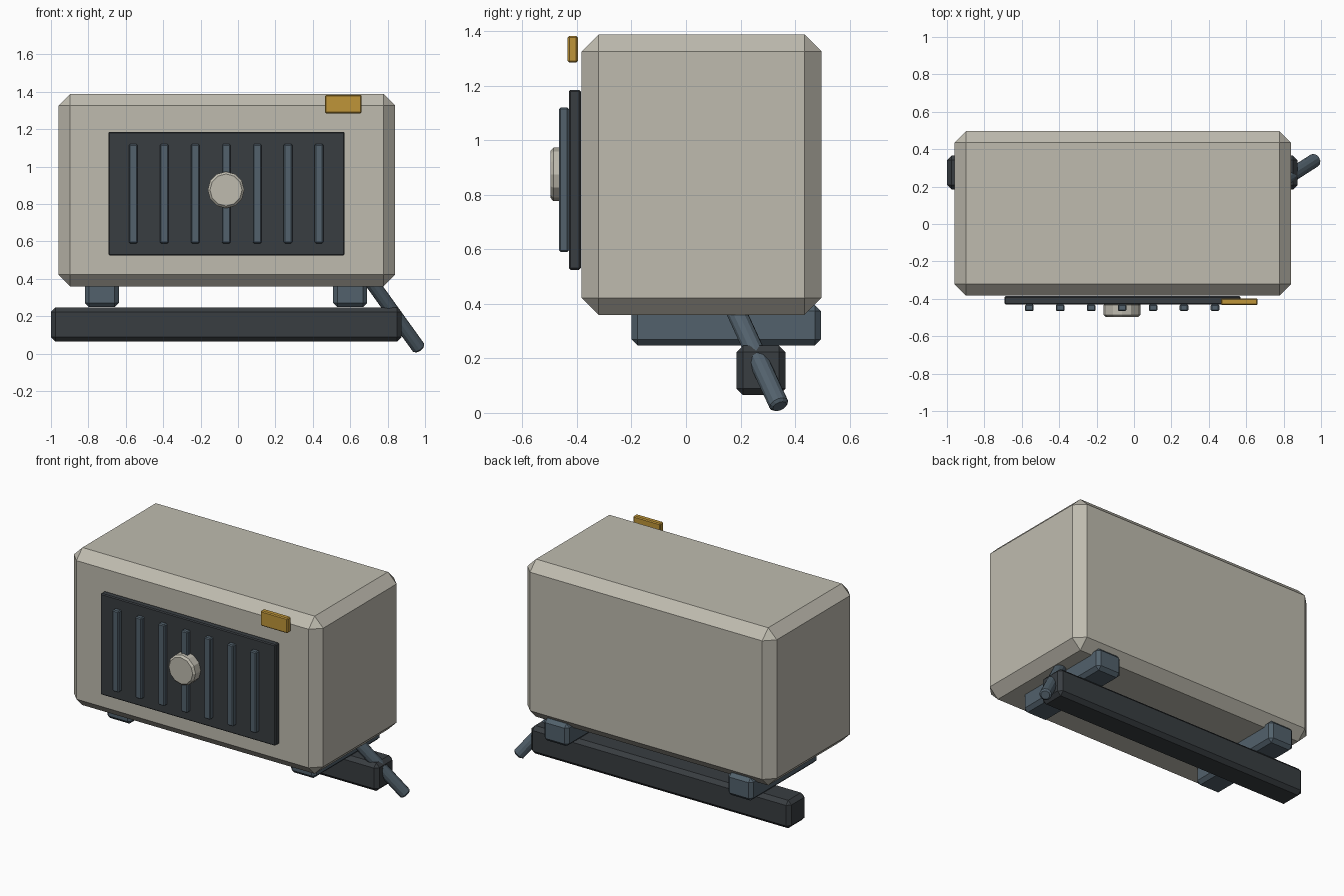
import bpy, bmesh
from mathutils import Vector

if "Cube" in bpy.data.objects:
    bpy.data.objects.remove(bpy.data.objects["Cube"])


def material(name, rgb):
    m = bpy.data.materials.new(name)
    m.diffuse_color = (*rgb, 1)
    m.use_nodes = True
    m.node_tree.nodes["Principled BSDF"].inputs["Base Color"].default_value = m.diffuse_color
    return m


BEIGE = material("warm_grey", (0.52, 0.50, 0.43))
DARK = material("charcoal", (0.04, 0.047, 0.053))
SLATE = material("slate", (0.085, 0.12, 0.15))
GOLD = material("gold", (0.52, 0.30, 0.04))


def finish(name, bm, mat):
    mesh = bpy.data.meshes.new(name)
    bmesh.ops.recalc_face_normals(bm, faces=bm.faces)
    bm.to_mesh(mesh)
    bm.free()
    mesh.materials.append(mat)
    ob = bpy.data.objects.new(name, mesh)
    bpy.context.collection.objects.link(ob)
    return ob


def box(name, x, y, z, bevel, mat):
    """Chamfered box from (min, max) ranges."""
    bm = bmesh.new()
    bmesh.ops.create_cube(bm, size=1)
    for v in bm.verts:
        v.co = [(r[0] + r[1]) / 2 + c * (r[1] - r[0]) for c, r in zip(v.co, (x, y, z))]
    bmesh.ops.bevel(bm, geom=bm.edges[:], offset=bevel, segments=1, affect='EDGES')
    return finish(name, bm, mat)


def rod(name, start, end, radius, sides, bevel, mat):
    """Cylinder between two points with chamfered rims."""
    a, b = Vector(start), Vector(end)
    bm = bmesh.new()
    bmesh.ops.create_cone(bm, cap_ends=True, segments=sides, radius1=radius,
                          radius2=radius, depth=(b - a).length)
    rims = [e for e in bm.edges if abs(e.verts[0].co.z - e.verts[1].co.z) < 1e-5]
    bmesh.ops.bevel(bm, geom=rims, offset=bevel, segments=1, affect='EDGES')
    ob = finish(name, bm, mat)
    ob.location = (a + b) / 2
    ob.rotation_euler = (b - a).to_track_quat('Z', 'Y').to_euler()
    return ob


# Main housing
box("housing", (-0.96, 0.84), (-0.383, 0.497), (0.36, 1.388), 0.062, BEIGE)

# Front grille panel with vertical slats
box("grille_panel", (-0.693, 0.57), (-0.43, -0.386), (0.525, 1.185), 0.006, DARK)
for i in range(7):
    cx = -0.56 + i * 0.1655
    box(f"grille_slat_{i + 1}", (cx - 0.023, cx + 0.023), (-0.466, -0.43),
        (0.59, 1.12), 0.006, SLATE)

# Round knob
rod("knob", (-0.064, -0.42, 0.875), (-0.064, -0.498, 0.875), 0.098, 12, 0.012, BEIGE)

# Name plate at the top corner
box("plate", (0.465, 0.661), (-0.434, -0.397), (1.285, 1.383), 0.006, GOLD)

# Two cross feet on a long rear beam
for side, cx in (("left", -0.728), ("right", 0.6)):
    box(f"{side}_foot", (cx - 0.091, cx + 0.091), (-0.2, 0.495), (0.248, 0.395), 0.022, SLATE)
box("beam", (-1.0, 0.875), (0.185, 0.365), (0.065, 0.247), 0.024, DARK)

# Slanted lever through the beam end
rod("lever", (0.665, 0.148, 0.45), (0.971, 0.344, 0.024), 0.037, 12, 0.01, SLATE)
